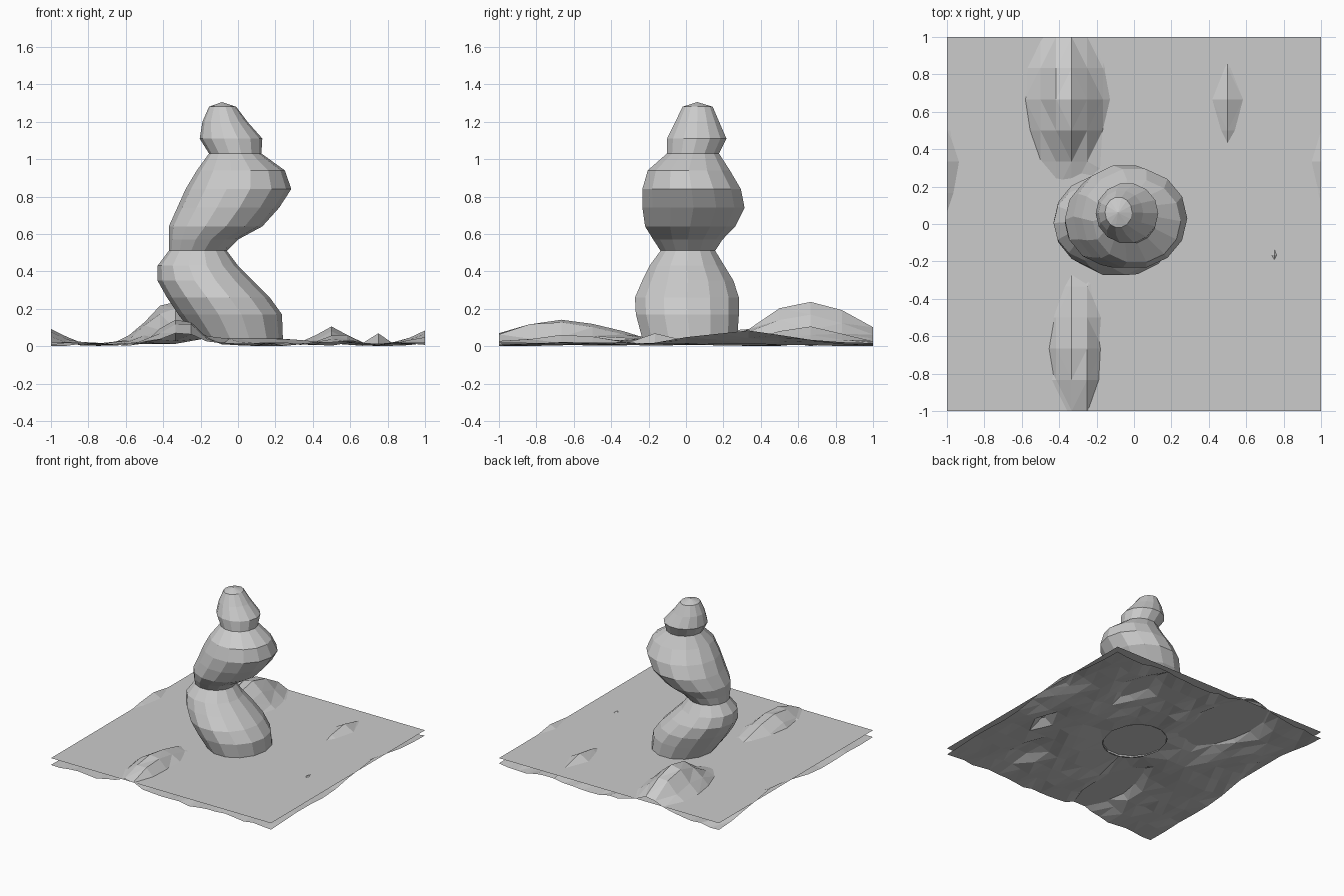
import bpy, bmesh, math, random

if "Cube" in bpy.data.objects:
    bpy.data.objects.remove(bpy.data.objects["Cube"])

random.seed(4)
SIDES = 14


def add_object(name, bm):
    bmesh.ops.recalc_face_normals(bm, faces=bm.faces)
    mesh = bpy.data.meshes.new(name)
    bm.to_mesh(mesh)
    bm.free()
    obj = bpy.data.objects.new(name, mesh)
    bpy.context.collection.objects.link(obj)
    return obj


# leaning, pinched spire: z, x min, x max, y min, y max of each ring
rings = [
    (0.04, -0.22, 0.24, -0.24, 0.28),
    (0.17, -0.32, 0.235, -0.275, 0.29),
    (0.26, -0.38, 0.17, -0.28, 0.29),
    (0.35, -0.43, 0.08, -0.24, 0.26),
    (0.43, -0.43, 0.00, -0.20, 0.21),
    (0.51, -0.37, -0.06, -0.14, 0.16),
    (0.57, -0.37, 0.00, -0.18, 0.20),
    (0.64, -0.37, 0.13, -0.225, 0.27),
    (0.74, -0.325, 0.22, -0.24, 0.32),
    (0.84, -0.28, 0.285, -0.24, 0.30),
    (0.94, -0.22, 0.25, -0.21, 0.24),
    (1.03, -0.155, 0.125, -0.105, 0.18),
    (1.11, -0.205, 0.13, -0.105, 0.22),
    (1.20, -0.19, 0.05, -0.06, 0.18),
    (1.28, -0.155, -0.01, -0.02, 0.145),
]
bm = bmesh.new()
loops = []
for z, x0, x1, y0, y1 in rings:
    loop = []
    for i in range(SIDES):
        a = 2 * math.pi * i / SIDES
        loop.append(bm.verts.new(((x0 + x1) / 2 + (x1 - x0) / 2 * math.cos(a),
                                  (y0 + y1) / 2 + (y1 - y0) / 2 * math.sin(a), z)))
    loops.append(loop)
for lo, hi in zip(loops, loops[1:]):
    for i in range(SIDES):
        j = (i + 1) % SIDES
        bm.faces.new((lo[i], lo[j], hi[j], hi[i]))
apex = bm.verts.new((-0.085, 0.06, 1.305))
for i in range(SIDES):
    bm.faces.new((loops[-1][i], loops[-1][(i + 1) % SIDES], apex))
add_object("spire", bm)

# rolling terrain with bumps: x, y, height, x radius, y radius
bumps = [
    (-0.36, 0.667, 0.24, 0.17, 0.33),
    (-0.31, -0.667, 0.145, 0.13, 0.38),
    (0.5, 0.667, 0.095, 0.09, 0.27),
    (0.54, -0.667, 0.055, 0.09, 0.27),
    (1.0, 0.333, 0.075, 0.09, 0.35),
    (-1.0, 0.333, 0.075, 0.10, 0.35),
    (0.75, -0.167, 0.06, 0.06, 0.12),
    (0.0, 0.0, 0.03, 0.35, 0.35),
]


def height(x, y):
    h = max(b[2] * math.exp(-((x - b[0]) / b[3]) ** 2 - ((y - b[1]) / b[4]) ** 2)
            for b in bumps)
    return h + random.uniform(0.0, 0.022)


bm = bmesh.new()
grid = [[bm.verts.new((i / 12 - 1, j / 6 - 1, height(i / 12 - 1, j / 6 - 1)))
         for j in range(13)] for i in range(25)]
for i in range(24):
    for j in range(12):
        bm.faces.new((grid[i][j], grid[i + 1][j], grid[i + 1][j + 1], grid[i][j + 1]))

# round opening beneath the spire
inner = [v for v in bm.verts if math.hypot(v.co.x, v.co.y) < 0.23]
bmesh.ops.delete(bm, geom=inner, context='VERTS')
for v in bm.verts:
    if v.is_boundary and max(abs(v.co.x), abs(v.co.y)) < 0.9:
        r = math.hypot(v.co.x, v.co.y)
        v.co = (0.01 + v.co.x / r * 0.23, 0.02 + v.co.y / r * 0.26, 0.04)
bmesh.ops.triangulate(bm, faces=bm.faces[:])
low = min(v.co.z for v in bm.verts)
for v in bm.verts:
    v.co.z -= low
terrain = add_object("terrain", bm)
if sum(p.normal.z for p in terrain.data.polygons) < 0:
    terrain.data.flip_normals()

# flat sheet lying through the terrain
bpy.ops.mesh.primitive_plane_add(size=2, location=(0, 0, 0.06))
bpy.context.object.name = "flat_sheet"
